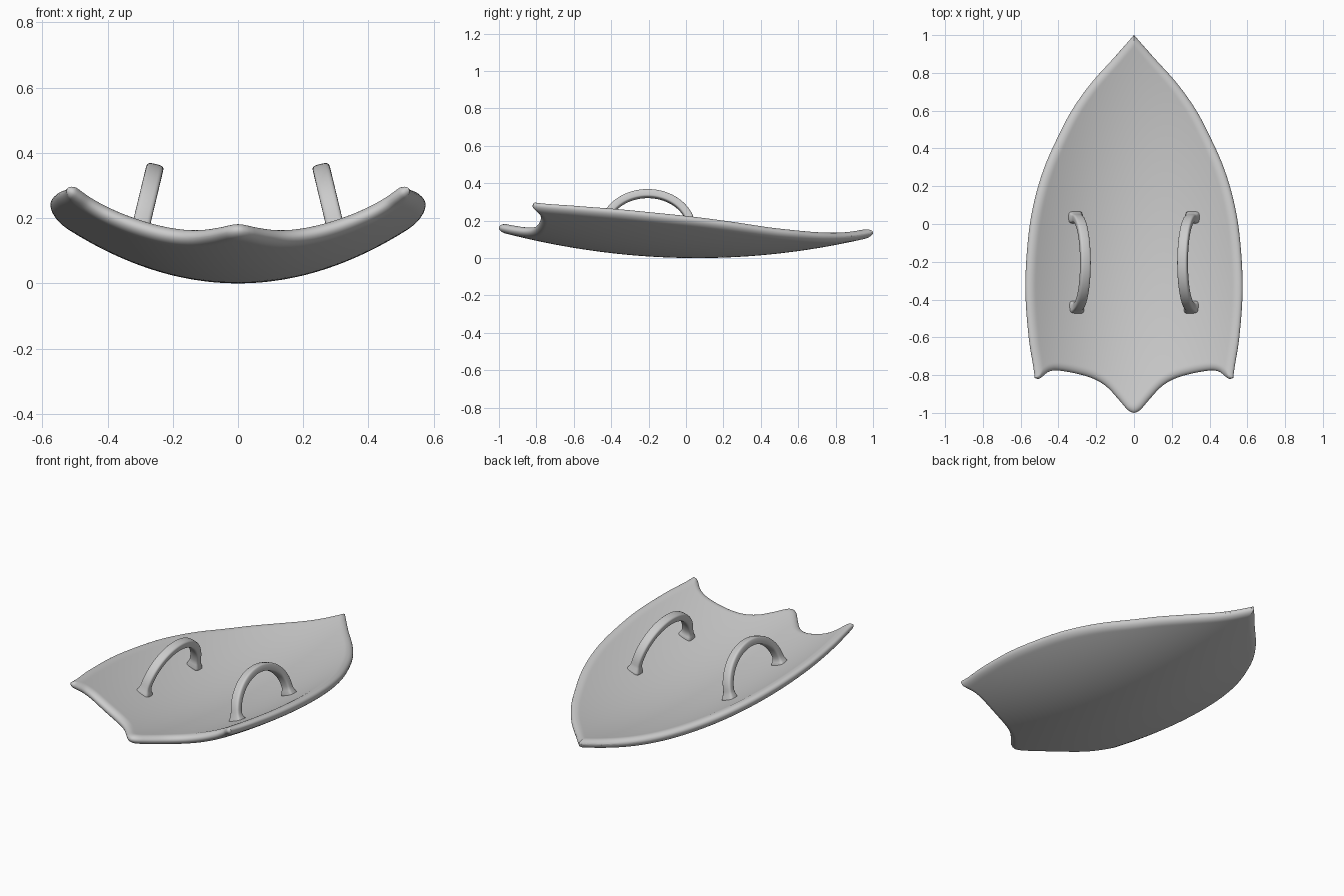
import bpy, bmesh, math
from mathutils import Vector, kdtree

if "Cube" in bpy.data.objects:
    bpy.data.objects.remove(bpy.data.objects["Cube"])


def curve(points):
    """Smooth Hermite interpolation through (position, value) pairs."""
    n = len(points)
    def slope(i):
        a, b = points[max(i - 1, 0)], points[min(i + 1, n - 1)]
        return (b[1] - a[1]) / (b[0] - a[0])
    def f(p):
        p = min(max(p, points[0][0]), points[-1][0])
        i = 0
        while i < n - 2 and p > points[i + 1][0]:
            i += 1
        (x0, y0), (x1, y1) = points[i], points[i + 1]
        h = x1 - x0
        t = (p - x0) / h
        return ((2*t**3 - 3*t*t + 1) * y0 + (t**3 - 2*t*t + t) * h * slope(i)
                + (3*t*t - 2*t**3) * y1 + (t**3 - t*t) * h * slope(i + 1))
    return f


# Board outline: half width along y, scalloped tail across x
half_width = curve([(-1, .52), (-.82, .523), (-.6, .555), (-.35, .572), (-.1, .56), (.1, .53),
                    (.3, .472), (.5, .382), (.62, .316), (.75, .222), (.88, .105), (1, 0)])
tail = curve([(0, -1), (.03, -.987), (.08, -.93), (.14, -.865), (.2, -.825), (.28, -.797),
              (.40, -.775), (.45, -.783), (.485, -.808), (.505, -.82), (.523, -.815)])


def plan(s, t):
    y0 = tail(abs(s) * .523)
    y = y0 + (1 - y0) * t
    return s * half_width(y), y


def thickness(y):
    return .05 + .015 * (1 - y * y)


def mid_surface(x, y):
    d = y - .06
    z = (.125 if d < 0 else .128) * d * d + .61 * x * x + thickness(y) / 2
    slope_y = .255 * d
    return Vector((x, y, z)), Vector((-1.22 * x, -slope_y, 1)).normalized()


def make_object(name, bm):
    bmesh.ops.recalc_face_normals(bm, faces=bm.faces)
    me = bpy.data.meshes.new(name)
    bm.to_mesh(me)
    bm.free()
    for p in me.polygons:
        p.use_smooth = True
    ob = bpy.data.objects.new(name, me)
    bpy.context.collection.objects.link(ob)
    return ob


# Board: curved sheet thickened along its normals, with a rounded rim
def build_board():
    nu, nv, rim = 96, 110, .036
    edge = [plan(-1 + 2 * k / 1500, 0) for k in range(1501)]
    edge += [plan(s, k / 2000) for s in (-1, 1) for k in range(2001)]
    tree = kdtree.KDTree(len(edge))
    for i, (x, y) in enumerate(edge):
        tree.insert((x, y, 0), i)
    tree.balance()
    bm = bmesh.new()
    sides = {1: [], -1: []}
    for j in range(nv + 1):
        t = (1 - math.cos(math.pi * j / nv)) / 2
        rows = {1: [], -1: []}
        for i in range(nu + 1):
            x, y = plan(math.sin(math.pi / 2 * (2 * i / nu - 1)), t)
            border = i in (0, nu) or j in (0, nv)
            d = 0 if border else min(tree.find((x, y, 0))[2] / rim, 1)
            p, n = mid_surface(x, y)
            h = thickness(y) / 2 * n.z * math.sqrt(1 - (1 - d) ** 2)
            for side in (1, -1):
                if side == -1 and border:
                    rows[-1].append(rows[1][-1])
                else:
                    rows[side].append(bm.verts.new(p + n * h * side))
        for side in (1, -1):
            sides[side].append(rows[side])
    for side in (1, -1):
        g = sides[side]
        for j in range(nv):
            for i in range(nu):
                bm.faces.new((g[j][i], g[j][i+1], g[j+1][i+1], g[j+1][i]))
    bmesh.ops.remove_doubles(bm, verts=bm.verts, dist=1e-6)
    return make_object("board", bm)


# Handle: rounded band swept along a leaning arch, flared at the feet
def build_handle():
    lean = math.atan(.24)
    across = Vector((math.cos(lean), 0, math.sin(lean)))
    up = Vector((-math.sin(lean), 0, math.cos(lean)))
    fwd = Vector((0, 1, 0))
    base = Vector((.304, -.205, .15))
    a, b = .236, .2
    path = [(a + .006, -.045, 0), (a + .003, -.02, 0)]
    path += [(a * math.cos(q), b * math.sin(q), q)
             for q in (math.pi * k / 48 for k in range(49))]
    path += [(-a - .003, -.02, math.pi), (-a - .006, -.045, math.pi)]
    bm = bmesh.new()
    rings = []
    for u, v, q in path:
        out = (fwd * math.cos(q) / a + up * math.sin(q) / b).normalized()
        c = base + fwd * u + up * v
        p_deck, _ = mid_surface(c.x, c.y)
        above = max(c.z - p_deck.z - thickness(c.y) / 2, 0)
        flare = 1 + .55 * max(0, 1 - above / .05) ** 2
        ring = []
        for k in range(24):
            r = 2 * math.pi * k / 24
            cx, sx = math.cos(r), math.sin(r)
            ring.append(bm.verts.new(
                c + across * .027 * flare * math.copysign(abs(cx) ** .5, cx)
                + out * .022 * flare * math.copysign(abs(sx) ** .5, sx)))
        rings.append(ring)
    for r0, r1 in zip(rings, rings[1:]):
        for k in range(24):
            m = (k + 1) % 24
            bm.faces.new((r0[k], r0[m], r1[m], r1[k]))
    bm.faces.new(rings[0])
    bm.faces.new(rings[-1])
    ob = make_object("handles", bm)
    ob.modifiers.new("other_side", 'MIRROR').use_axis[0] = True
    return ob


build_board()
build_handle()
